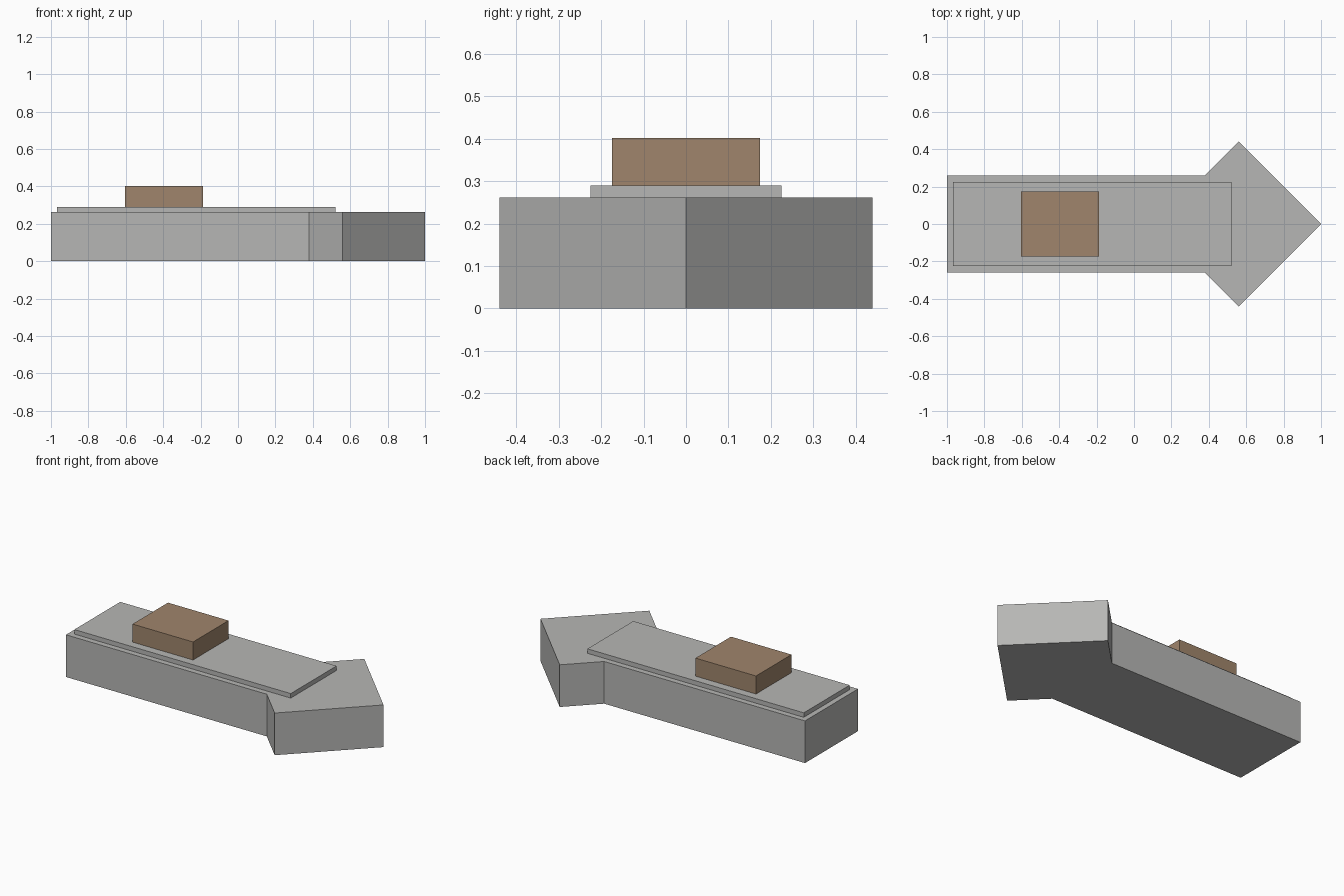
import bpy
import bmesh

if "Cube" in bpy.data.objects:
    bpy.data.objects.remove(bpy.data.objects["Cube"])


def material(name, rgb):
    m = bpy.data.materials.new(name)
    m.diffuse_color = (*rgb, 1)
    m.use_nodes = True
    m.node_tree.nodes["Principled BSDF"].inputs["Base Color"].default_value = m.diffuse_color
    return m


def prism(name, outline, z0, z1, mat):
    """Extrude a flat outline from z0 up to z1."""
    bm = bmesh.new()
    base = bm.faces.new([bm.verts.new((x, y, z0)) for x, y in outline])
    top = bmesh.ops.extrude_face_region(bm, geom=[base])["geom"]
    bmesh.ops.translate(bm, vec=(0, 0, z1 - z0),
                        verts=[g for g in top if isinstance(g, bmesh.types.BMVert)])
    bmesh.ops.recalc_face_normals(bm, faces=bm.faces)
    mesh = bpy.data.meshes.new(name)
    bm.to_mesh(mesh)
    bm.free()
    mesh.materials.append(mat)
    obj = bpy.data.objects.new(name, mesh)
    bpy.context.collection.objects.link(obj)
    return obj


def rectangle(x0, x1, half_y):
    return [(x0, -half_y), (x1, -half_y), (x1, half_y), (x0, half_y)]


grey = material("stone grey", (0.47, 0.47, 0.46))
brown = material("warm brown", (0.35, 0.235, 0.15))

# Arrow-shaped body: one side of the outline, mirrored across y = 0
side = [(-1, -0.26), (0.38, -0.26), (0.56, -0.44)]
arrow = side + [(1, 0)] + [(x, -y) for x, y in reversed(side)]
prism("arrow_body", arrow, 0, 0.262, grey)

# Thin raised plate and the block standing on it
prism("top_plate", rectangle(-0.967, 0.52, 0.225), 0.262, 0.29, grey)
prism("block", rectangle(-0.603, -0.187, 0.174), 0.29, 0.402, brown)
